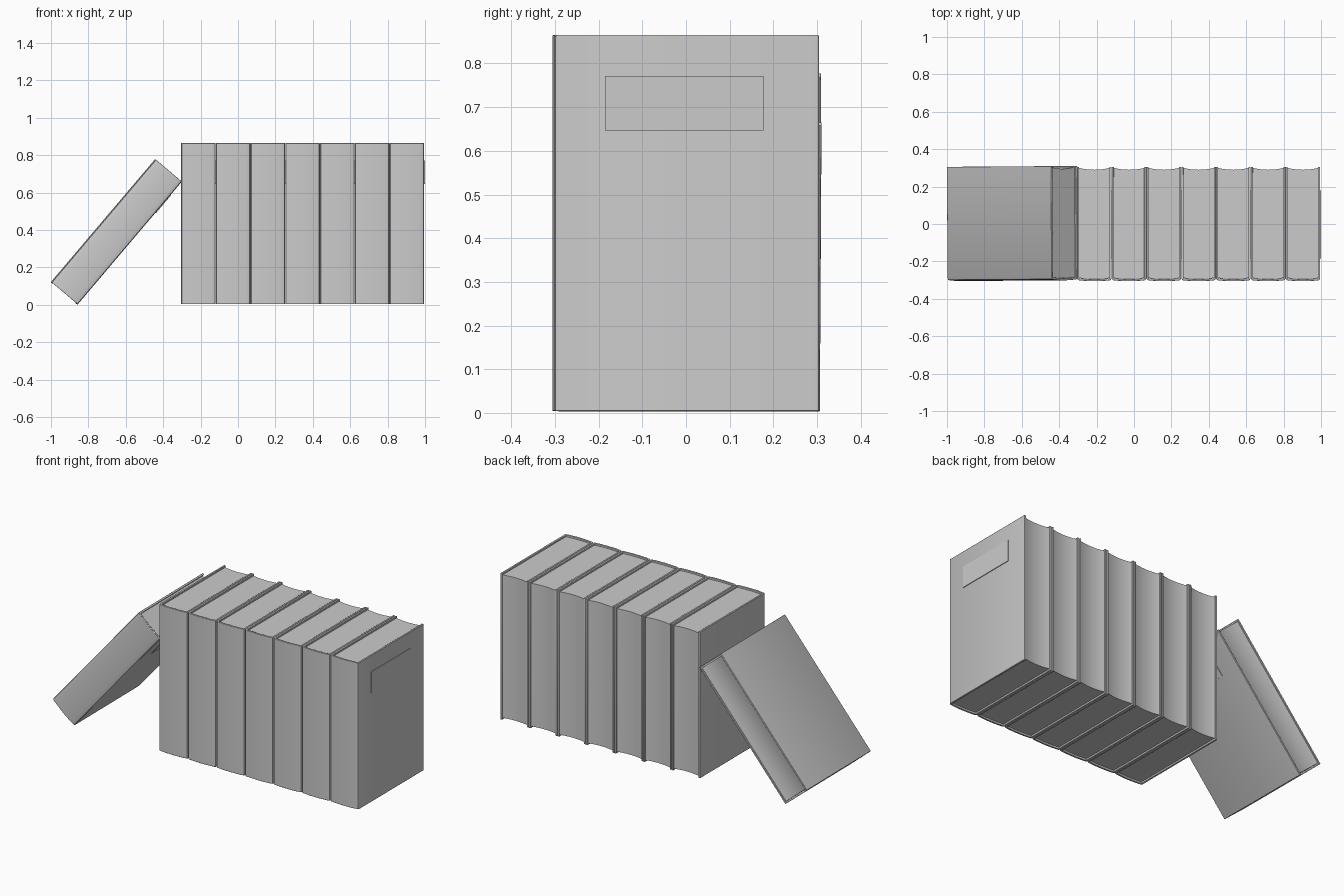
import bpy, bmesh, math
from mathutils import Matrix

if "Cube" in bpy.data.objects:
    bpy.data.objects.remove(bpy.data.objects["Cube"])

W, H, T = 0.184, 0.861, 0.011     # book thickness, height, cover board thickness
BACK = 0.305
BASE = 0.004


def arc(x0, x1, y_edge, y_mid, n=12):
    """Shallow curve across the thickness of the book."""
    pts = []
    for i in range(n + 1):
        t = i / n
        pts.append((x0 + (x1 - x0) * t, y_edge + (y_mid - y_edge) * 4 * t * (1 - t)))
    return pts


def extrude(name, outline, z0, z1, matrix, bevel=0.0):
    bm = bmesh.new()
    face = bm.faces.new([bm.verts.new((x, y, z0)) for x, y in outline])
    res = bmesh.ops.extrude_face_region(bm, geom=[face])
    top = [g for g in res["geom"] if isinstance(g, bmesh.types.BMVert)]
    bmesh.ops.translate(bm, verts=top, vec=(0, 0, z1 - z0))
    bmesh.ops.recalc_face_normals(bm, faces=bm.faces)
    mesh = bpy.data.meshes.new(name)
    bm.to_mesh(mesh)
    bm.free()
    obj = bpy.data.objects.new(name, mesh)
    bpy.context.collection.objects.link(obj)
    obj.matrix_world = matrix
    if bevel:
        mod = obj.modifiers.new("soft_edges", "BEVEL")
        mod.width = bevel
        mod.segments = 2
        mod.limit_method = "ANGLE"
        mod.angle_limit = math.radians(50)
    bpy.ops.object.select_all(action="DESELECT")
    obj.select_set(True)
    bpy.context.view_layer.objects.active = obj
    bpy.ops.object.shade_smooth_by_angle(angle=math.radians(35))
    return obj


def book(tag, matrix):
    h = W / 2
    # U-shaped cover: rounded spine at the front, two boards running back
    outer = [(-h, BACK), (-h, -0.292), (-h + 0.004, -0.299)]
    outer += arc(-h + 0.010, h - 0.010, -0.301, -0.306)
    outer += [(h - 0.004, -0.299), (h, -0.292), (h, BACK)]
    inner = [(h - T, BACK)] + arc(h - T, -h + T, -0.290, -0.295) + [(-h + T, BACK)]
    extrude("cover_" + tag, outer + inner, 0, H, matrix, 0.002)
    # page block: set in from the boards, hollow fore-edge
    p = h - T + 0.001
    pages = arc(-p, p, -0.289, -0.294) + arc(p, -p, 0.300, 0.290)
    extrude("pages_" + tag, pages, 0.010, H - 0.010, matrix)
    # raised label on the right-hand board
    label = [(h - 0.002, -0.185), (h + 0.004, -0.185),
             (h + 0.004, 0.178), (h - 0.002, 0.178)]
    extrude("label_" + tag, label, 0.643, 0.767, matrix)


# seven upright books
for i in range(7):
    book(f"upright_{i + 1}", Matrix.Translation((-0.212 + i * 0.1858, 0, BASE)))

# one book leaning against the row
lean = (Matrix.Translation((-0.929, 0.001, 0.062))
        @ Matrix.Rotation(math.radians(0.4), 4, "Z")
        @ Matrix.Rotation(math.radians(40.3), 4, "Y"))
book("leaning", lean)
